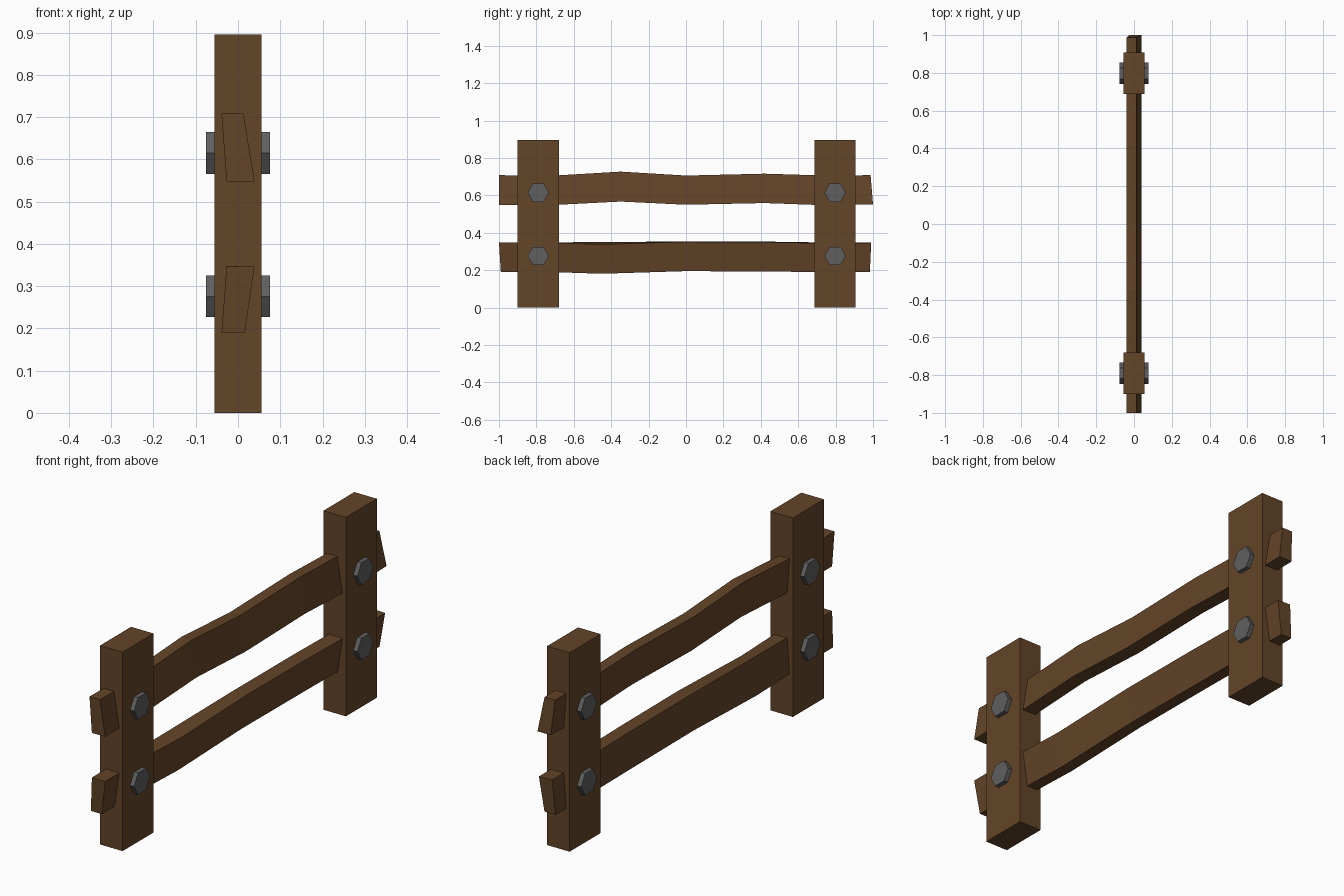
import bpy, bmesh, math

if "Cube" in bpy.data.objects:
    bpy.data.objects.remove(bpy.data.objects["Cube"])


def material(name, rgb):
    m = bpy.data.materials.new(name)
    m.diffuse_color = (*rgb, 1)
    m.use_nodes = True
    m.node_tree.nodes["Principled BSDF"].inputs["Base Color"].default_value = m.diffuse_color
    return m


WOOD = material("wood", (0.125, 0.058, 0.021))
IRON = material("iron", (0.115, 0.115, 0.115))
POSTS = {"front": -0.79, "back": 0.797}
UPPER_Z, LOWER_Z = 0.615, 0.276


def finish(bm, name, mat):
    bmesh.ops.recalc_face_normals(bm, faces=bm.faces)
    me = bpy.data.meshes.new(name)
    bm.to_mesh(me)
    bm.free()
    me.materials.append(mat)
    ob = bpy.data.objects.new(name, me)
    bpy.context.collection.objects.link(ob)
    return ob


def post(name, y):
    bm = bmesh.new()
    bmesh.ops.create_cube(bm, size=1)
    for v in bm.verts:
        v.co = (v.co.x * 0.112, v.co.y * 0.22 + y, (v.co.z + 0.5) * 0.895)
    finish(bm, name, WOOD)


def bolt(name, y, z):
    # six-sided bolt passing through the post, protruding on both sides
    bm = bmesh.new()
    r = 0.057
    ring = [bm.verts.new((-0.076, y + r * math.cos(i * math.pi / 3),
                          z + r * math.sin(i * math.pi / 3))) for i in range(6)]
    face = bm.faces.new(ring)
    ext = bmesh.ops.extrude_face_region(bm, geom=[face])
    for v in ext["geom"]:
        if isinstance(v, bmesh.types.BMVert):
            v.co.x = 0.076
    finish(bm, name, IRON)


def rail(name, stations, top_x, bottom_x):
    # loft of skewed sections: (y top, y bottom, z top left, z top right, z bottom)
    bm = bmesh.new()
    rings = []
    for yt, yb, zl, zr, zb in stations:
        rings.append([bm.verts.new(c) for c in (
            (top_x[0], yt, zl), (top_x[1], yt, zr),
            (bottom_x[1], yb, zb), (bottom_x[0], yb, zb))])
    for a, b in zip(rings, rings[1:]):
        for i in range(4):
            j = (i + 1) % 4
            bm.faces.new((a[i], a[j], b[j], b[i]))
    bm.faces.new(rings[0])
    bm.faces.new(rings[-1])
    finish(bm, name, WOOD)


# posts and bolts
for side, y in POSTS.items():
    post(side + "_post", y)
    bolt(side + "_upper_bolt", y, UPPER_Z)
    bolt(side + "_lower_bolt", y, LOWER_Z)

# wavy upper rail, leaning towards -x at the top
rail("upper_rail", [
    (-1.00, -1.00, 0.708, 0.708, 0.548),
    (-0.72, -0.72, 0.705, 0.705, 0.548),
    (-0.35, -0.35, 0.727, 0.727, 0.567),
    (0.00, 0.00, 0.706, 0.706, 0.550),
    (0.42, 0.42, 0.716, 0.716, 0.559),
    (0.75, 0.75, 0.706, 0.706, 0.547),
    (0.987, 1.00, 0.708, 0.708, 0.552),
], (-0.039, 0.013), (-0.027, 0.039))

# lower rail, leaning towards +x at the top
rail("lower_rail", [
    (-1.00, -0.99, 0.347, 0.347, 0.190),
    (-0.72, -0.72, 0.349, 0.347, 0.190),
    (-0.45, -0.45, 0.350, 0.338, 0.181),
    (0.00, 0.00, 0.354, 0.352, 0.195),
    (0.42, 0.42, 0.353, 0.350, 0.193),
    (0.75, 0.75, 0.348, 0.344, 0.190),
    (0.99, 0.983, 0.347, 0.345, 0.190),
], (-0.027, 0.039), (-0.039, 0.016))
